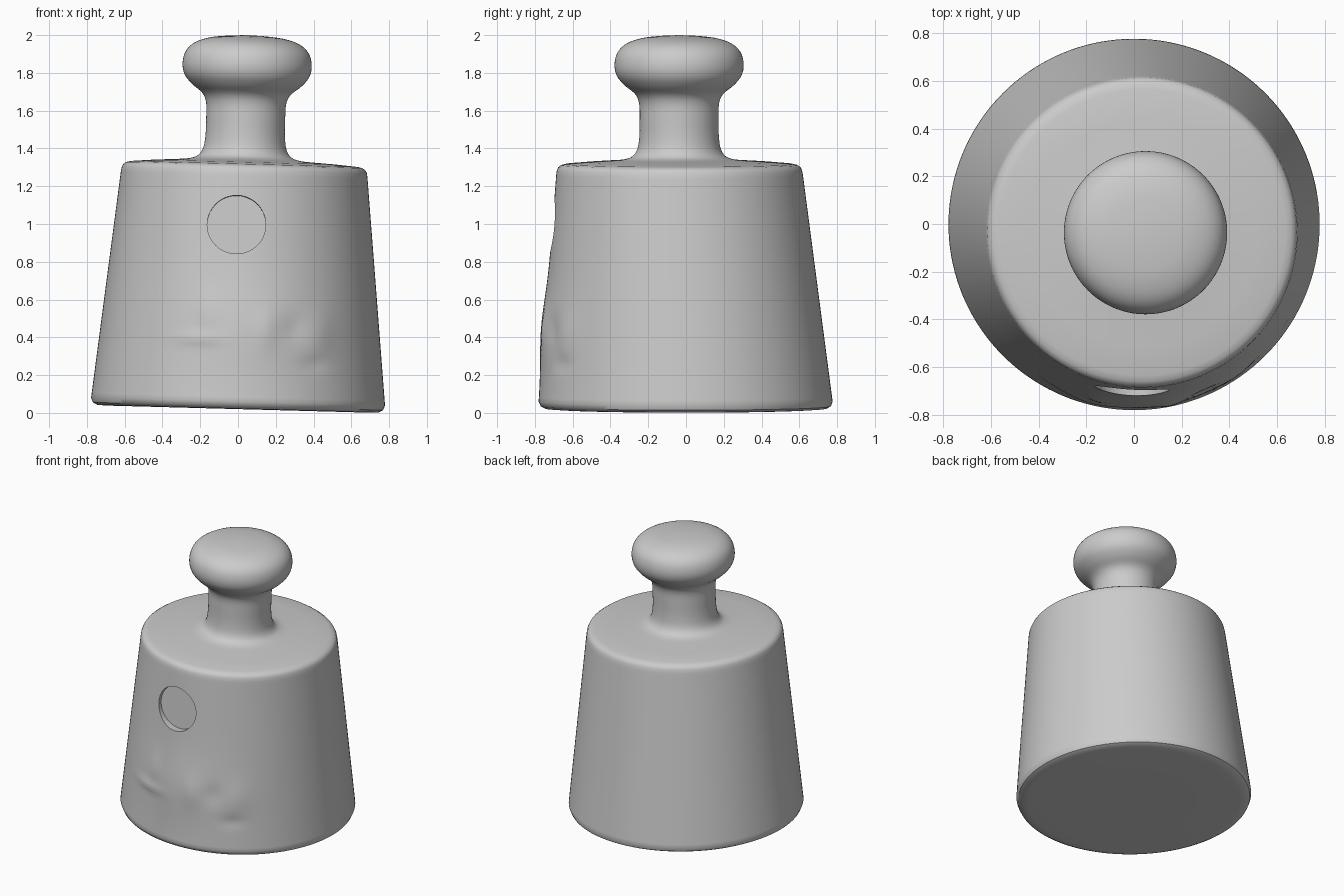
import bpy, bmesh, math
from mathutils import Vector

if "Cube" in bpy.data.objects:
    bpy.data.objects.remove(bpy.data.objects["Cube"])

SEGS = 144


def smooth_curve(pts, n):
    """Catmull-Rom sampling of a 2D profile."""
    out = []
    for i in range(len(pts) - 1):
        p0, p1 = Vector(pts[max(i - 1, 0)]), Vector(pts[i])
        p2, p3 = Vector(pts[i + 1]), Vector(pts[min(i + 2, len(pts) - 1)])
        for k in range(n):
            t = k / n
            out.append(0.5 * (2 * p1 + (p2 - p0) * t + (2 * p0 - 5 * p1 + 4 * p2 - p3) * t * t
                              + (3 * p1 - p0 - 3 * p2 + p3) * t ** 3))
    return out + [Vector(pts[-1])]


# profile (radius, height): rounded foot, tapered side, rounded shoulder
foot = [(0.40, 0.02), (0.70, 0.02), (0.745, 0.023), (0.768, 0.035), (0.778, 0.06)]
side = [(0.778 + (0.653 - 0.778) * i / 48, 0.06 + 1.20 * i / 48) for i in range(1, 49)]
shoulder = [(0.649, 1.285), (0.641, 1.301), (0.625, 1.312), (0.60, 1.318), (0.48, 1.328)]
# neck and mushroom knob
handle = smooth_curve([(0.33, 1.337), (0.285, 1.343), (0.245, 1.36), (0.22, 1.40), (0.21, 1.47),
                       (0.209, 1.56), (0.212, 1.64), (0.235, 1.69), (0.29, 1.735), (0.33, 1.785),
                       (0.342, 1.845), (0.325, 1.91), (0.275, 1.957), (0.19, 1.985), (0.09, 1.996)], 4)
profile = foot + side + shoulder + [tuple(p) for p in handle]

# worn relief on the lower front: x, z, width, height of bump, amount
LUMPS = [(0.05, 0.45, 0.35, 0.22, 0.018), (-0.22, 0.39, 0.12, 0.03, 0.012),
         (-0.17, 0.53, 0.04, 0.10, 0.010), (0.14, 0.45, 0.05, 0.10, 0.010),
         (0.42, 0.42, 0.07, 0.12, 0.012), (0.40, 0.27, 0.06, 0.04, -0.010),
         (0.28, 0.45, 0.05, 0.07, -0.010)]


def place(x, y, z):
    """Push out the relief, then lean the casting slightly."""
    if y < -0.4 and 0.05 < z < 1.2:
        y -= sum(a * math.exp(-((x - cx) / w) ** 2 - ((z - cz) / h) ** 2)
                 for cx, cz, w, h, a in LUMPS)
    return (x + 0.027 * (z - 0.05), y - 0.027 * min(z, 1.35), z - 0.027 * x)


# weight body, turned as one casting
bm = bmesh.new()
rings = []
for r, z in profile:
    rings.append([bm.verts.new(place(r * math.cos(2 * math.pi * i / SEGS),
                                     r * math.sin(2 * math.pi * i / SEGS), z))
                  for i in range(SEGS)])
for a, b in zip(rings, rings[1:]):
    for i in range(SEGS):
        j = (i + 1) % SEGS
        bm.faces.new((a[i], a[j], b[j], b[i]))
for ring, z in ((rings[0], 0.02), (rings[-1], 2.0)):
    tip = bm.verts.new(place(0, 0, z))
    for i in range(SEGS):
        bm.faces.new((ring[i], ring[(i + 1) % SEGS], tip))
bmesh.ops.recalc_face_normals(bm, faces=bm.faces)
mesh = bpy.data.meshes.new("weight_body")
bm.to_mesh(mesh)
bm.free()
body = bpy.data.objects.new("weight_body", mesh)
bpy.context.collection.objects.link(body)

# round recess in the upper front
bpy.ops.mesh.primitive_cylinder_add(vertices=64, radius=0.155, depth=0.4,
                                    location=(-0.008, -0.855, 1.005),
                                    rotation=(math.radians(90 - 3), 0, 0))
cutter = bpy.context.object
cutter.name = "recess_cutter"
cutter.hide_render = True
mod = body.modifiers.new("recess", 'BOOLEAN')
mod.operation = 'DIFFERENCE'
mod.solver = 'EXACT'
mod.object = cutter
bpy.ops.object.select_all(action='DESELECT')
body.select_set(True)
bpy.context.view_layer.objects.active = body
bpy.ops.object.modifier_apply(modifier="recess")
bpy.data.objects.remove(cutter)
bpy.ops.object.shade_smooth_by_angle(angle=math.radians(40))
